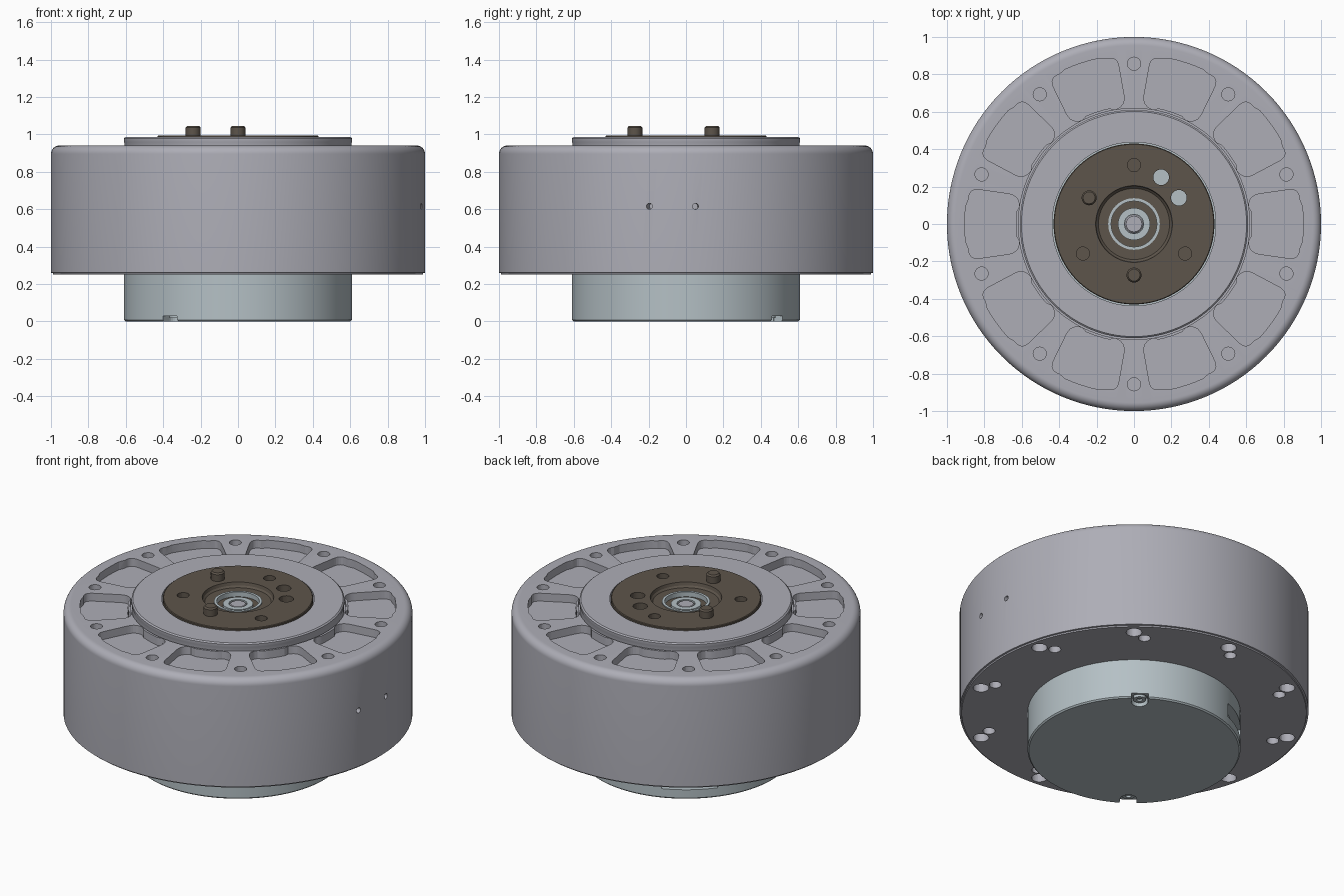
import bpy, bmesh
from math import sin, cos, pi, radians, atan2
from mathutils import Matrix, Vector

if "Cube" in bpy.data.objects:
    bpy.data.objects.remove(bpy.data.objects["Cube"])


def material(name, rgb):
    m = bpy.data.materials.new(name)
    m.diffuse_color = (*rgb, 1)
    m.use_nodes = True
    m.node_tree.nodes["Principled BSDF"].inputs["Base Color"].default_value = m.diffuse_color
    return m


METAL = material("grey_metal", (0.42, 0.42, 0.47))
PALE = material("pale_metal", (0.46, 0.53, 0.56))
BROWN = material("dark_bronze", (0.11, 0.09, 0.07))


def finish(bm, name, mat=None):
    bmesh.ops.remove_doubles(bm, verts=bm.verts, dist=1e-5)
    bmesh.ops.recalc_face_normals(bm, faces=bm.faces)
    me = bpy.data.meshes.new(name)
    bm.to_mesh(me)
    bm.free()
    ob = bpy.data.objects.new(name, me)
    bpy.context.collection.objects.link(ob)
    if mat:
        me.materials.append(mat)
    return ob


def smooth(ob):
    bpy.ops.object.select_all(action='DESELECT')
    ob.select_set(True)
    bpy.context.view_layer.objects.active = ob
    bpy.ops.object.shade_smooth_by_angle(angle=radians(30))


def lathe(name, profile, mat, closed=False, at=(0, 0), n=128):
    """Revolve (radius, z) points about a vertical axis."""
    bm = bmesh.new()
    rings = [[bm.verts.new((at[0] + r * cos(2 * pi * i / n), at[1] + r * sin(2 * pi * i / n), z))
              for i in range(n)] for r, z in profile]
    pairs = list(zip(rings, rings[1:])) + ([(rings[-1], rings[0])] if closed else [])
    for a, b in pairs:
        for i in range(n):
            j = (i + 1) % n
            bm.faces.new((a[i], a[j], b[j], b[i]))
    ob = finish(bm, name, mat)
    smooth(ob)
    return ob


def prism(bm, pts, z0, z1, matrix=Matrix()):
    lo = [bm.verts.new(matrix @ Vector((x, y, z0))) for x, y in pts]
    hi = [bm.verts.new(matrix @ Vector((x, y, z1))) for x, y in pts]
    bm.faces.new(lo[::-1])
    bm.faces.new(hi)
    for i in range(len(pts)):
        j = (i + 1) % len(pts)
        bm.faces.new((lo[i], lo[j], hi[j], hi[i]))


def circle(x, y, r, n=24):
    return [(x + r * cos(2 * pi * i / n), y + r * sin(2 * pi * i / n)) for i in range(n)]


def polar(r, deg):
    return r * cos(radians(deg)), r * sin(radians(deg))


def rotz(deg):
    return Matrix.Rotation(radians(deg), 4, 'Z')


def cut(ob, bm, name):
    cutter = finish(bm, name)
    mod = ob.modifiers.new("cut", 'BOOLEAN')
    mod.operation, mod.solver, mod.object = 'DIFFERENCE', 'EXACT', cutter
    bpy.context.view_layer.objects.active = ob
    bpy.ops.object.modifier_apply(modifier=mod.name)
    bpy.data.objects.remove(cutter)
    smooth(ob)


def pocket_outline():
    """Fan-shaped pocket on the +x axis with rounded corners."""
    corners = [Vector(polar(r, a)) for r, a in ((0.632, -14), (0.905, -12.2), (0.905, 12.2), (0.632, 14))]
    pts = []
    for i, c in enumerate(corners):
        # arc bulge on the inner and outer sides, rounding by quadratic curve
        p, q = corners[i - 1], corners[(i + 1) % 4]
        a = c + (p - c).normalized() * 0.06
        b = c + (q - c).normalized() * 0.06
        pts += [tuple(a * (1 - t) ** 2 + c * 2 * t * (1 - t) + b * t * t)
                for t in (k / 6 for k in range(7))]
        if i in (1, 3):
            r, s = (0.905, 1) if i == 1 else (0.632, -1)
            pts += [polar(r, s * d) for d in (-6, -3, 0, 3, 6)]
    return pts


# Main housing with rounded shoulder, raised ring and central bore
shoulder = [(0.955 + 0.045 * cos(radians(a)), 0.895 + 0.045 * sin(radians(a))) for a in range(0, 91, 10)]
housing = lathe("housing", [(0.437, 0.24), (0.6, 0.24), (0.6, 0.25), (0.988, 0.25), (0.99, 0.258), (1, 0.26)]
                + shoulder + [(0.618, 0.94), (0.618, 0.92), (0.608, 0.92), (0.608, 0.955),
                              (0.61, 0.96), (0.61, 0.978), (0.602, 0.985), (0.437, 0.985)], METAL, closed=True)
bm = bmesh.new()
outline = pocket_outline()
for k in range(10):
    prism(bm, outline, 0.89, 1.0, rotz(36 * k))
    hole = circle(*polar(0.857, 18 + 36 * k), 0.035)
    prism(bm, hole, 0.8, 1.0)
    prism(bm, hole, 0.2, 0.38)
    prism(bm, circle(*polar(0.922, 14 + 36 * k), 0.045), 0.2, 0.32)
# two small holes in the side wall
for deg in (-11.3, 2.9):
    m = rotz(deg) @ Matrix.Translation((0, 0, 0.615)) @ Matrix.Rotation(pi / 2, 4, 'Y')
    prism(bm, circle(0, 0, 0.016, 16), 0.92, 1.1, m)
cut(housing, bm, "housing_cutter")

# Rear cap with two screw notches and a connector slot
cap = lathe("rear_cap", [(0, 0), (0.602, 0), (0.61, 0.008), (0.61, 0.26), (0, 0.26)], PALE)
bm = bmesh.new()
for deg in (53.3, 233.3):
    prism(bm, [(0.55, -0.048), (0.65, -0.048), (0.65, 0.048), (0.55, 0.048)], -0.05, 0.028, rotz(deg))
cut(cap, bm, "notch_cutter")
bm = bmesh.new()
for deg in (53.3, 233.3):
    prism(bm, circle(0.553, 0, 0.046), -0.05, 0.04, rotz(deg))
prism(bm, [(0.56, -0.16), (0.7, -0.16), (0.7, 0.16), (0.56, 0.16)], 0.06, 0.15, rotz(127))
cut(cap, bm, "slot_cutter")
for i, deg in enumerate((53.3, 233.3)):
    lathe(f"cap_screw_{i + 1}", [(0, 0.03), (0.016, 0.03), (0.016, 0.018), (0.036, 0.018), (0.036, 0.045),
                                (0, 0.045)], PALE, at=polar(0.553, deg), n=24)

# Inner core seen through the flange holes
lathe("core", [(0, 0.25), (0.43, 0.25), (0.43, 0.85), (0, 0.85)], PALE)

# Output flange with stepped centre, dimples and through holes
flange = lathe("output_flange", [(0.128, 0.86), (0.43, 0.86), (0.43, 0.99), (0.426, 0.994), (0.205, 0.994),
                                 (0.2, 0.975), (0.19, 0.965), (0.128, 0.965)], BROWN, closed=True)
bm = bmesh.new()
for x, y in ((0, 0.315), (-0.273, -0.158), (0.273, -0.158)):
    prism(bm, circle(x, y, 0.035), 0.93, 1.05)
for x, y in ((0.145, 0.25), (0.24, 0.14)):
    prism(bm, circle(x, y, 0.042), 0.8, 1.05)
cut(flange, bm, "flange_cutter")

# Locating pins
for i, at in enumerate(((-0.24, 0.14), (0, -0.273))):
    lathe(f"locating_pin_{i + 1}", [(0, 0.9), (0.04, 0.9), (0.04, 1.036), (0.032, 1.045), (0, 1.045)],
          BROWN, at=at, n=32)

# Bearing rings and shaft end in the middle
lathe("bearing_outer_ring", [(0.122, 0.86), (0.138, 0.86), (0.138, 0.97), (0.122, 0.97)], PALE, closed=True, n=64)
lathe("bearing_shield", [(0.084, 0.86), (0.123, 0.86), (0.123, 0.94), (0.084, 0.94)], BROWN, closed=True, n=64)
lathe("bearing_inner_ring", [(0.052, 0.86), (0.086, 0.86), (0.086, 0.955), (0.052, 0.955)], PALE, closed=True, n=64)
lathe("shaft_end", [(0, 0.84), (0.05, 0.84), (0.05, 0.945), (0.042, 0.953), (0, 0.953)], METAL, n=48)
